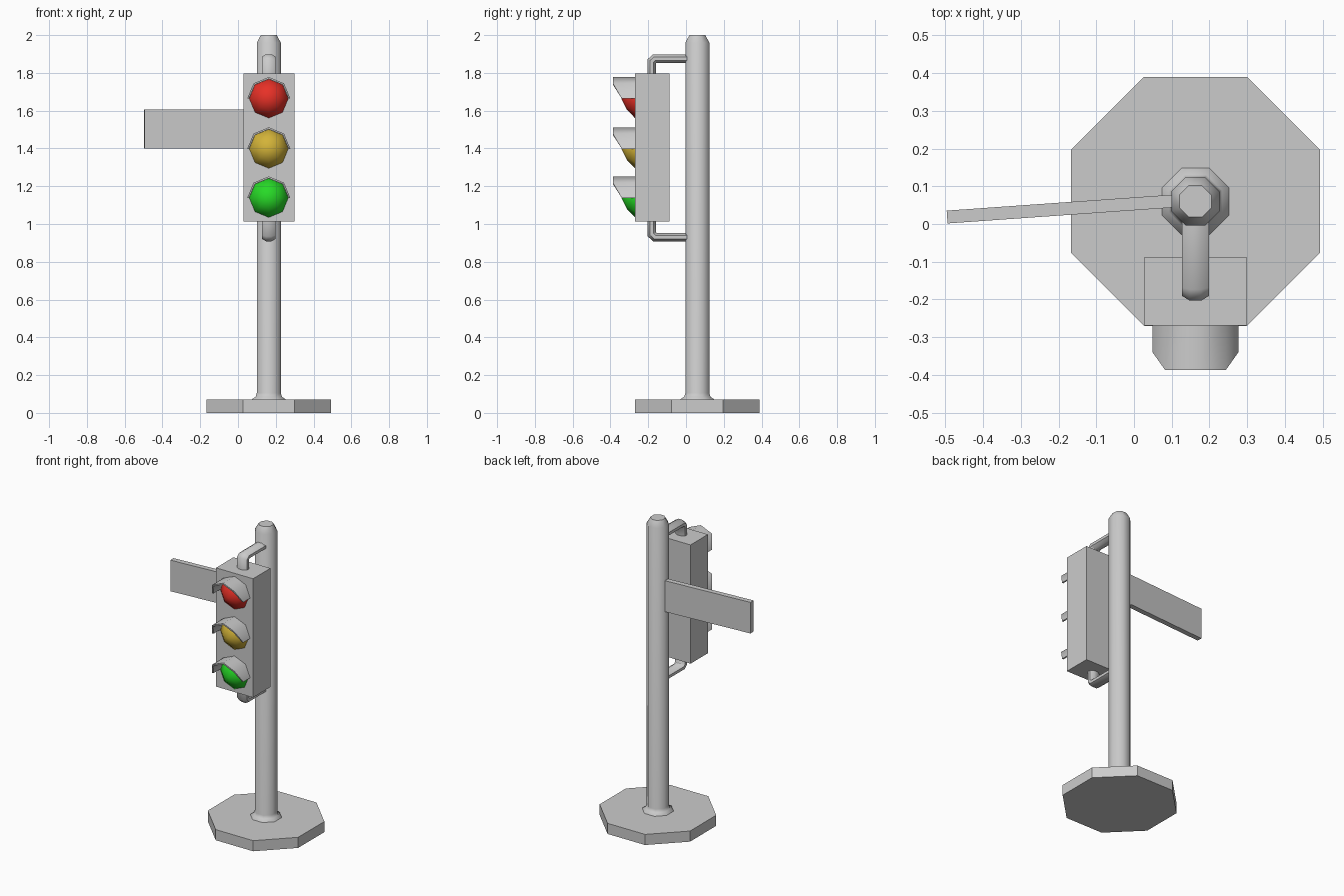
import bpy, bmesh
from math import sin, cos, pi, radians, atan2, hypot
from mathutils import Vector

if "Cube" in bpy.data.objects:
    bpy.data.objects.remove(bpy.data.objects["Cube"])

CX, CY = 0.163, 0.06   # pole axis
K = 1 / cos(pi / 8)    # apothem -> corner radius of an octagon


def make(name, bm, smooth=None, color=None):
    bmesh.ops.recalc_face_normals(bm, faces=bm.faces)
    me = bpy.data.meshes.new(name)
    bm.to_mesh(me)
    bm.free()
    ob = bpy.data.objects.new(name, me)
    bpy.context.collection.objects.link(ob)
    if color:
        mat = bpy.data.materials.new(name + "_colour")
        mat.diffuse_color = (*color, 1)
        mat.use_nodes = True
        mat.node_tree.nodes["Principled BSDF"].inputs["Base Color"].default_value = mat.diffuse_color
        me.materials.append(mat)
    if smooth:
        bpy.ops.object.select_all(action='DESELECT')
        ob.select_set(True)
        bpy.context.view_layer.objects.active = ob
        bpy.ops.object.shade_smooth_by_angle(angle=radians(smooth))
    return ob


def loft(rings, closed=True):
    """Skin a list of equally long point rings, capping closed ones."""
    bm = bmesh.new()
    vs = [[bm.verts.new(p) for p in r] for r in rings]
    n = len(rings[0])
    for a, b in zip(vs, vs[1:]):
        for i in range(n if closed else n - 1):
            j = (i + 1) % n
            bm.faces.new((a[i], a[j], b[j], b[i]))
    if closed:
        bm.faces.new(vs[0][::-1])
        bm.faces.new(vs[-1])
    return bm


def octagon(apothem, z):
    return [(CX + apothem * K * cos(pi / 8 + i * pi / 4),
             CY + apothem * K * sin(pi / 8 + i * pi / 4), z) for i in range(8)]


def box(name, center, size, angle=0):
    bm = bmesh.new()
    bmesh.ops.create_cube(bm, size=1)
    bmesh.ops.scale(bm, vec=size, verts=bm.verts)
    ob = make(name, bm)
    ob.location = center
    ob.rotation_euler.z = angle


# Base plate and pole with flared foot and chamfered cap
make("base_plate", loft([octagon(0.33, 0.0), octagon(0.33, 0.07)]))
make("pole", loft([octagon(r, z) for r, z in
                   ((0.09, 0.06), (0.088, 0.073), (0.07, 0.085), (0.0635, 0.105),
                    (0.0635, 1.96), (0.042, 2.0))]), smooth=50)

# Signal housing
box("signal_housing", (CX, -0.178, 1.406), (0.27, 0.182, 0.784))

# Side sign panel, slightly turned
a, b = Vector((-0.4955, 0.0185)), Vector((0.15, 0.064))
d, m = b - a, (a + b) / 2
box("sign_panel", (m.x, m.y, 1.503), (d.length, 0.034, 0.205), atan2(d.y, d.x))


# Flattened pipe brackets joining the housing to the pole
def bracket(name, z_arm, z_end):
    s = 1 if z_end > z_arm else -1
    path = [(0.03, z_arm), (-0.165, z_arm), (-0.181, z_arm + s * 0.014), (-0.181, z_end)]
    pts = [Vector(p) for p in path]
    rings = []
    for i, p in enumerate(pts):
        ins = (pts[i] - pts[i - 1]).normalized() if i else None
        out = (pts[i + 1] - pts[i]).normalized() if i < len(pts) - 1 else None
        t = ((ins or out) + (out or ins)).normalized()
        miter = 1 / t.dot(ins or out)
        nrm = Vector((-t.y, t.x)) * 0.0225 * miter
        ring = []
        for k in range(8):
            ang = pi / 8 + k * pi / 4
            q = p + nrm * K * sin(ang)
            ring.append((CX + 0.036 * K * cos(ang), q.x, q.y))
        rings.append(ring)
    make(name, loft(rings), smooth=50)


bracket("upper_bracket", 1.876, 1.78)
bracket("lower_bracket", 0.931, 1.03)


# Lamps: low domes under half-octagon visors
def lamp(name, z, color):
    rings = [[(CX + r * cos(i * pi / 4), y, z + r * sin(i * pi / 4)) for i in range(8)]
             for r, y in ((0.103, -0.262), (0.103, -0.27), (0.06, -0.312))]
    bm = loft(rings)
    bm.faces.ensure_lookup_table()
    bmesh.ops.poke(bm, faces=[bm.faces[-1]])
    tip = min(bm.verts, key=lambda v: hypot(v.co.x - CX, v.co.z - z) - v.co.y * -1)
    tip.co.y = -0.342
    make(name + "_lens", bm, smooth=60, color=color)

    def arc(r, front):
        return [(CX + r * cos(i * pi / 4),
                 (-0.34 if i in (0, 4) else -0.387) if front else -0.265,
                 z + r * sin(i * pi / 4)) for i in range(5)]
    # closed shell: outer back, outer front, inner front, inner back
    strips = [arc(0.114, False), arc(0.114, True), arc(0.104, True), arc(0.104, False)]
    make(name + "_visor", loft([[s[i] for s in strips] for i in range(5)]), smooth=50)


lamp("red", 1.664, (0.8, 0.03, 0.02))
lamp("yellow", 1.398, (0.65, 0.45, 0.04))
lamp("green", 1.138, (0.02, 0.7, 0.02))
